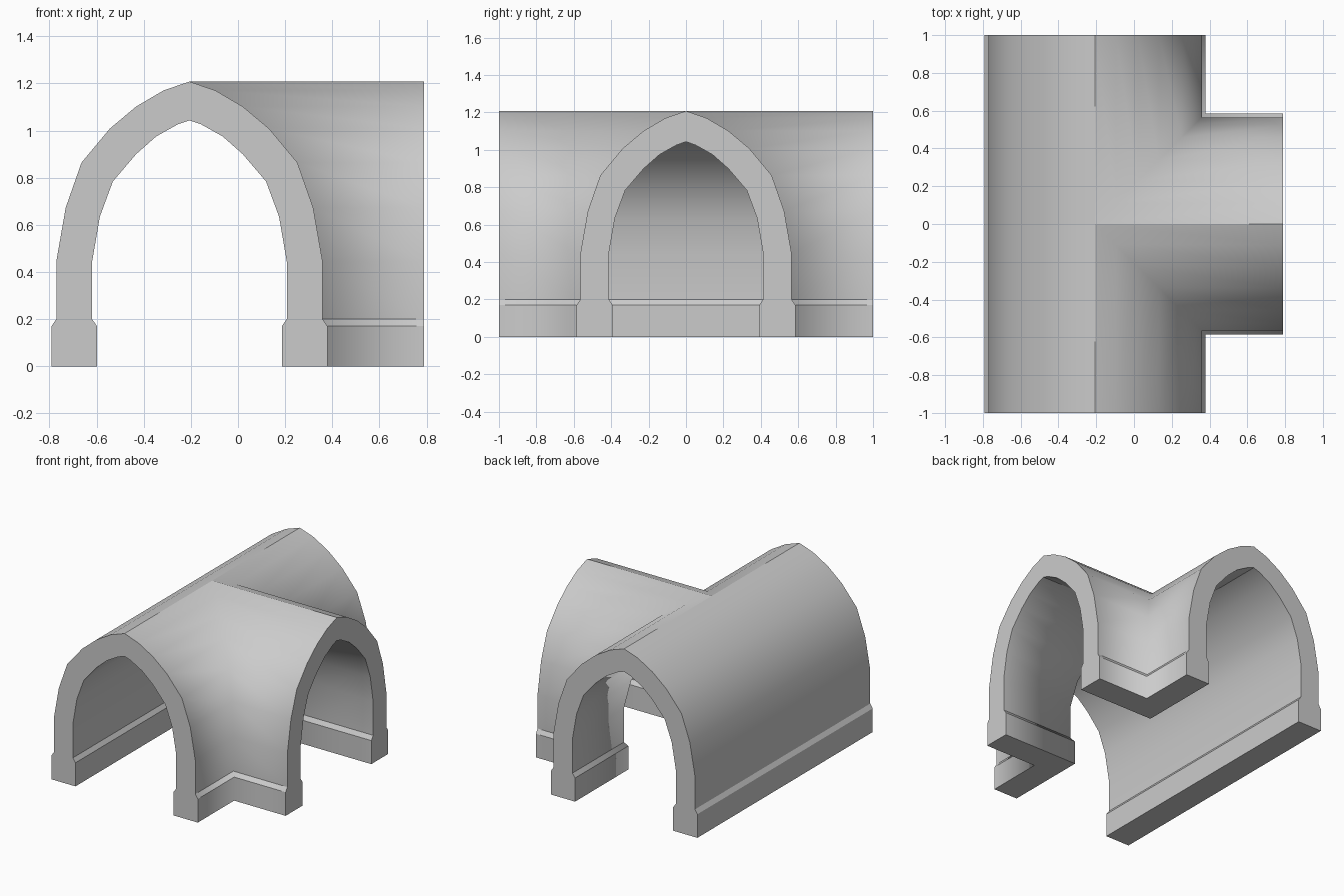
import bpy, bmesh, math

if "Cube" in bpy.data.objects:
    bpy.data.objects.remove(bpy.data.objects["Cube"])

CX, END_X, END_Y = -0.206, 0.79, 1.0   # main tunnel axis, branch mouth, tunnel mouths

# Half profiles of the pointed arch, crown to foot: (distance from axis, height)
OUTER = [(0, 1.208), (0.11, 1.17), (0.226, 1.102), (0.338, 1.008), (0.458, 0.864),
         (0.525, 0.673), (0.565, 0.444), (0.565, 0.20), (0.585, 0.17), (0.585, 0)]
INNER = [(0, 1.043), (0.05, 1.026), (0.141, 0.975), (0.226, 0.90), (0.325, 0.784),
         (0.38, 0.635), (0.413, 0.444), (0.413, 0.20), (0.392, 0.17), (0.392, 0)]

bm = bmesh.new()


def sweep_half(path):
    """Sweep the half arch along path(o), a function giving xy stations per offset."""
    def grid(profile):
        return [[bm.verts.new((x, y, z)) for x, y in path(o)] for o, z in profile]
    out, inn = grid(OUTER), grid(INNER)
    rows = out + inn[::-1]
    for a, b in zip(rows, rows[1:]):
        for k in range(len(a) - 1):
            bm.faces.new((a[k], a[k + 1], b[k + 1], b[k]))
    # end caps
    for k in (0, -1):
        for i in range(len(out) - 1):
            bm.faces.new((out[i][k], out[i + 1][k], inn[i + 1][k], inn[i][k]))


# straight wall opposite the branch
sweep_half(lambda o: [(CX - o, -END_Y), (CX - o, 0), (CX - o, END_Y)])
# two mitred corners joining tunnel and branch
for s in (-1, 1):
    sweep_half(lambda o: [(CX + o, s * END_Y), (CX + o, s * o), (END_X, s * o)])

bmesh.ops.remove_doubles(bm, verts=bm.verts[:], dist=1e-4)
bmesh.ops.recalc_face_normals(bm, faces=bm.faces[:])

# smooth surfaces; ridges, mouths and feet stay sharp, groins stay soft
for f in bm.faces:
    f.smooth = True
for e in bm.edges:
    on_mitre = all(abs(v.co.x - CX - abs(v.co.y)) < 1e-3 for v in e.verts)
    e.smooth = on_mitre or e.calc_face_angle(math.pi) < math.radians(30)

mesh = bpy.data.meshes.new("vault_junction")
bm.to_mesh(mesh)
bm.free()
vault = bpy.data.objects.new("vault_junction", mesh)
bpy.context.collection.objects.link(vault)
